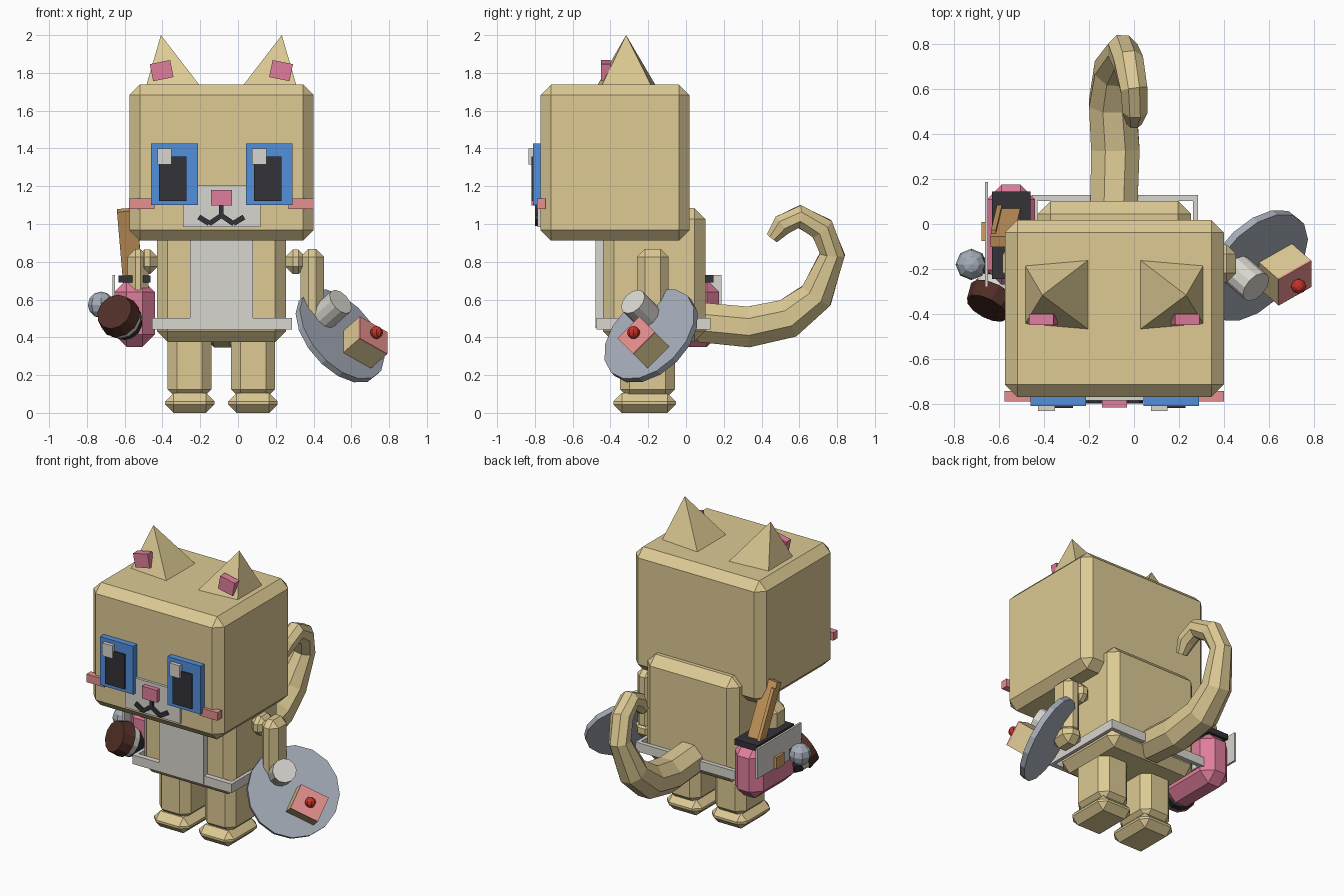
import bpy, bmesh, math
from mathutils import Matrix, Vector

if "Cube" in bpy.data.objects:
    bpy.data.objects.remove(bpy.data.objects["Cube"])

CX = -0.088  # symmetry plane of the figure


def mat(name, r, g, b):
    m = bpy.data.materials.new(name)
    lin = [((c / 255 + 0.055) / 1.055) ** 2.4 for c in (r, g, b)]
    m.diffuse_color = (*lin, 1)
    m.use_nodes = True
    m.node_tree.nodes["Principled BSDF"].inputs["Base Color"].default_value = m.diffuse_color
    return m


CREAM = mat("cream", 221, 202, 148)
WHITE = mat("off white", 217, 214, 207)
BLUE = mat("blue", 82, 144, 220)
BLACK = mat("black", 50, 50, 56)
PINK = mat("pink", 224, 126, 156)
SALMON = mat("salmon", 230, 144, 142)
BROWN = mat("dark brown", 80, 46, 38)
GREY = mat("steel grey", 165, 172, 184)
TAN = mat("tan", 208, 158, 98)
RED = mat("red", 196, 52, 42)


def finish(name, bm, material, matrix=None):
    if matrix is not None:
        bm.transform(matrix)
    bmesh.ops.recalc_face_normals(bm, faces=bm.faces)
    me = bpy.data.meshes.new(name)
    bm.to_mesh(me)
    bm.free()
    me.materials.append(material)
    ob = bpy.data.objects.new(name, me)
    bpy.context.collection.objects.link(ob)
    return ob


def box(name, x, y, z, material, bevel=0, matrix=None):
    """Box from (min, max) ranges with optional chamfer."""
    bm = bmesh.new()
    bmesh.ops.create_cube(bm, size=1)
    for v in bm.verts:
        for i, r in enumerate((x, y, z)):
            v.co[i] = r[0] if v.co[i] < 0 else r[1]
    if bevel:
        bmesh.ops.bevel(bm, geom=bm.edges[:], offset=bevel, segments=1,
                        affect='EDGES', clamp_overlap=True)
    return finish(name, bm, material, matrix)


def tilted(name, c, size, angle, material):
    """Small box centred at c, turned about the y axis."""
    r = [(-s / 2, s / 2) for s in size]
    m = Matrix.Translation(c) @ Matrix.Rotation(angle, 4, 'Y')
    return box(name, *r, material, matrix=m)


def drum(name, z0, z1, r0, r1, material, matrix, sides=12):
    bm = bmesh.new()
    bmesh.ops.create_cone(bm, cap_ends=True, segments=sides, radius1=r0, radius2=r1, depth=z1 - z0)
    bmesh.ops.translate(bm, verts=bm.verts, vec=(0, 0, (z0 + z1) / 2))
    return finish(name, bm, material, matrix)


def ball(name, c, r, material, u=8, v=6):
    bm = bmesh.new()
    bmesh.ops.create_uvsphere(bm, u_segments=u, v_segments=v, radius=r)
    return finish(name, bm, material, Matrix.Translation(c))


def mx(s, a, b):
    """x range given relative to the symmetry plane, mirrored by s."""
    return tuple(sorted((CX + s * a, CX + s * b)))


# head and torso
box("head", (-0.575, 0.4), (-0.77, 0.018), (0.912, 1.738), CREAM, 0.055)
box("torso", (-0.43, 0.255), (-0.44, 0.102), (0.376, 1.085), CREAM, 0.058)
box("belly_patch", (-0.253, 0.08), (-0.48, -0.43), (0.45, 0.95), WHITE)

# belt as a thin open frame
Z = (0.442, 0.503)
box("belt_front", (-0.454, 0.285), (-0.475, -0.44), Z, WHITE)
box("belt_back", (-0.454, 0.285), (0.102, 0.13), Z, WHITE)
box("belt_left", (-0.454, -0.43), (-0.45, 0.11), Z, WHITE)
box("belt_right", (0.262, 0.285), (-0.45, 0.11), Z, WHITE)

# ears, inner ears, legs, feet, cheeks
for s, side in ((-1, "left"), (1, "right")):
    bm = bmesh.new()
    base = [(0.108, -0.475), (0.40, -0.45), (0.40, -0.18), (0.108, -0.155)]
    vs = [bm.verts.new((CX + s * a, y, 1.725)) for a, y in base]
    tip = bm.verts.new((CX + s * 0.32, -0.317, 2.0))
    bm.faces.new(vs)
    for i in range(4):
        bm.faces.new((vs[i], vs[(i + 1) % 4], tip))
    finish(side + "_ear", bm, CREAM)
    tilted(side + "_inner_ear", (CX + s * 0.316, -0.425, 1.812), (0.11, 0.05, 0.092), s * 0.2, PINK)
    box(side + "_leg", mx(s, 0.052, 0.285), (-0.35, -0.058), (0.075, 0.44), CREAM, 0.05)
    box(side + "_foot", mx(s, 0.036, 0.298), (-0.385, -0.053), (0, 0.105), CREAM, 0.045)
    box(side + "_cheek", mx(s, 0.355, 0.488), (-0.79, -0.744), (1.08, 1.134), SALMON)

# eyes: same layout repeated sideways
for dx, side in ((0, "left"), (0.502, "right")):
    box(side + "_iris", (-0.46 + dx, -0.213 + dx), (-0.81, -0.76), (1.1, 1.425), BLUE)
    box(side + "_pupil", (-0.417 + dx, -0.272 + dx), (-0.819, -0.8), (1.123, 1.357), BLACK)
    box(side + "_glint", (-0.427 + dx, -0.352 + dx), (-0.834, -0.8), (1.314, 1.4), WHITE)

# muzzle, nose, mouth
box("muzzle", (-0.29, 0.12), (-0.787, -0.76), (0.985, 1.203), WHITE)
box("nose", (-0.142, -0.032), (-0.818, -0.77), (1.097, 1.18), PINK)
box("mouth_middle", (CX - 0.012, CX + 0.012), (-0.8, -0.77), (1.03, 1.1), BLACK)
for s in (-1, 1):
    tilted("mouth_inner", (CX + s * 0.034, -0.785, 1.022), (0.075, 0.03, 0.026), s * 0.6, BLACK)
    tilted("mouth_outer", (CX + s * 0.092, -0.785, 1.02), (0.065, 0.03, 0.028), -s * 0.55, BLACK)

# arms with shoulders and hands
box("right_shoulder", (0.25, 0.36), (-0.25, -0.1), (0.735, 0.865), CREAM, 0.04)
box("right_arm", (0.33, 0.455), (-0.26, -0.092), (0.46, 0.868), CREAM, 0.042)
box("right_hand", (0.32, 0.465), (-0.265, -0.085), (0.4, 0.53), CREAM, 0.045)
box("left_shoulder", (-0.535, -0.425), (-0.25, -0.1), (0.735, 0.865), CREAM, 0.04)
box("left_arm", (-0.585, -0.475), (-0.26, -0.092), (0.5, 0.868), CREAM, 0.042)

# tail: eight-sided sweep along a curling path
path = [(-0.09, 0.07, 0.48, 0.105), (-0.083, 0.33, 0.455, 0.108), (-0.095, 0.54, 0.50, 0.105),
        (-0.085, 0.69, 0.62, 0.09), (-0.05, 0.775, 0.84, 0.066), (-0.025, 0.72, 0.975, 0.066),
        (0.0, 0.6, 1.04, 0.06), (0.005, 0.51, 0.995, 0.056), (0.0, 0.455, 0.925, 0.034)]
pts = [Vector(p[:3]) for p in path]
bm = bmesh.new()
rings = []
for i, p in enumerate(pts):
    t = (pts[min(i + 1, len(pts) - 1)] - pts[max(i - 1, 0)]).normalized()
    side = Vector((1, 0, 0))
    side = (side - t * side.dot(t)).normalized()
    up = t.cross(side)
    r = path[i][3] / math.cos(math.pi / 8)
    rings.append([bm.verts.new(p + r * (side * math.cos(a) + up * math.sin(a)))
                  for a in [(k + 0.5) * math.pi / 4 for k in range(8)]])
for a, b in zip(rings, rings[1:]):
    for k in range(8):
        bm.faces.new((a[k], a[(k + 1) % 8], b[(k + 1) % 8], b[k]))
bm.faces.new(rings[0])
bm.faces.new(rings[-1])
finish("tail", bm, CREAM)

# tray disc on the right hand, with cup, cake and cherry in its tilted frame
n = Vector((0.626, -0.551, 0.551)).normalized()
v = Vector((0, 1, 1)).normalized()
u = v.cross(n)
tray = Matrix.Translation((0.54, -0.185, 0.408)) @ Matrix((u, v, n)).transposed().to_4x4()
drum("tray", -0.018, 0.018, 0.287, 0.287, GREY, tray, 16)
cup_at = tray @ Matrix.Translation((-0.12, 0.06, 0))
drum("cup", 0.01, 0.155, 0.075, 0.075, WHITE, cup_at, 12)
box("cake", (0.008, 0.196), (-0.135, 0.029), (0.01, 0.148), CREAM, matrix=tray)
box("icing", (0.008, 0.196), (-0.135, 0.029), (0.148, 0.157), SALMON, matrix=tray)
ball("cherry", tray @ Vector((0.102, -0.053, 0.182)), 0.034, RED)

# side pouch with dark opening, side plate and stick
box("pouch", (-0.655, -0.44), (-0.27, 0.175), (0.35, 0.705), PINK, 0.065)
box("pouch_opening", (-0.632, -0.462), (-0.245, 0.145), (0.69, 0.728), BLACK)
box("pouch_plate", (-0.664, -0.65), (-0.28, 0.187), (0.53, 0.73), WHITE)
box("plate_badge", (-0.68, -0.66), (-0.075, 0.01), (0.53, 0.61), TAN)
lean = Matrix.Translation((-0.555, 0.06, 0.68)) @ Matrix.Rotation(0.34, 4, 'X') @ Matrix.Rotation(-0.08, 4, 'Y')
box("stick", (-0.052, 0.052), (-0.025, 0.025), (0, 0.42), TAN, matrix=lean)
box("stick_edge", (-0.052, -0.03), (0.02, 0.04), (0, 0.38), TAN, matrix=lean)

# banded drum and ball hanging at the pouch front
axis = Vector((-0.42, -0.8, 0.43))
bar = Matrix.Translation((-0.615, -0.30, 0.495)) @ axis.to_track_quat('Z', 'Y').to_matrix().to_4x4()
drum("drum_cap", 0.02, 0.095, 0.115, 0.1, BROWN, bar)
drum("drum_band", -0.025, 0.02, 0.1, 0.104, WHITE, bar)
drum("drum_base", -0.075, -0.025, 0.085, 0.104, BLACK, bar)
ball("hanging_ball", (-0.725, -0.18, 0.572), 0.07, GREY)
box("ball_mount", (-0.7, -0.64), (-0.21, -0.15), (0.54, 0.6), BLACK)
